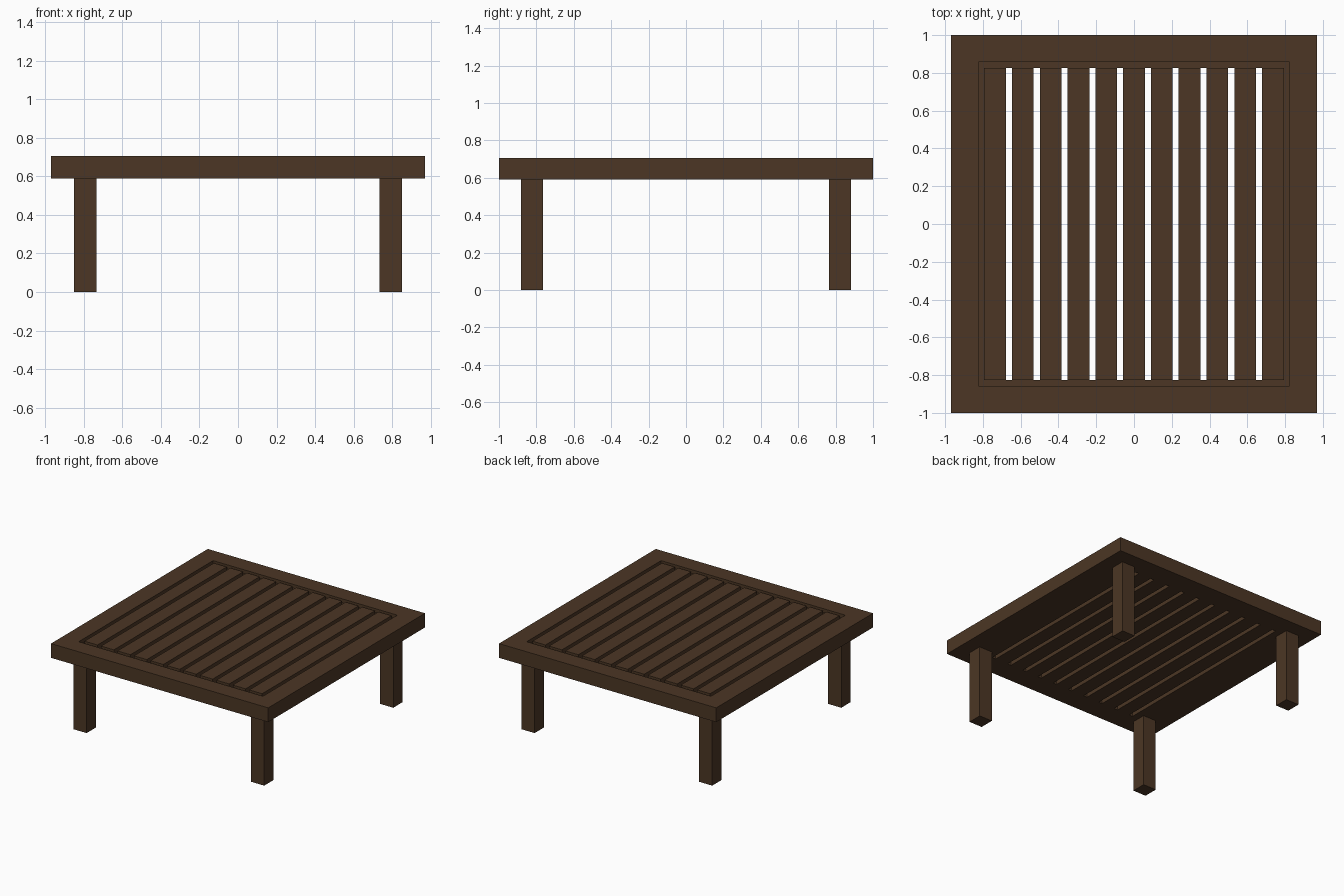
import bpy
import bmesh

cube = bpy.data.objects.get("Cube")
if cube:
    bpy.data.objects.remove(cube, do_unlink=True)

# Dark stained wood
wood = bpy.data.materials.new("dark brown wood")
wood.use_nodes = True
colour = (0.072, 0.037, 0.018, 1)
wood.diffuse_color = colour
bsdf = wood.node_tree.nodes["Principled BSDF"]
bsdf.inputs["Base Color"].default_value = colour
bsdf.inputs["Roughness"].default_value = 0.8

BOTTOM, TOP = 0.59, 0.705
GROOVE = TOP - 0.03
SLAT_X, SLAT_Y = 0.793, 0.825


def finish(name, bm):
    bmesh.ops.recalc_face_normals(bm, faces=bm.faces)
    mesh = bpy.data.meshes.new(name)
    bm.to_mesh(mesh)
    bm.free()
    mesh.materials.append(wood)
    obj = bpy.data.objects.new(name, mesh)
    bpy.context.collection.objects.link(obj)
    return obj


def box(name, centre, size):
    bm = bmesh.new()
    bmesh.ops.create_cube(bm, size=1)
    for v in bm.verts:
        v.co = [c + s * p for c, s, p in zip(centre, size, v.co)]
    return finish(name, bm)


# Frame: a rabbeted section swept round a rectangle
section = [(0.97, 1.0, BOTTOM), (0.97, 1.0, TOP),
           (0.823, 0.857, TOP), (0.823, 0.857, GROOVE),
           (SLAT_X, SLAT_Y, GROOVE), (SLAT_X, SLAT_Y, BOTTOM)]
bm = bmesh.new()
rings = [[bm.verts.new((sx * x, sy * y, z))
          for sx, sy in ((1, 1), (-1, 1), (-1, -1), (1, -1))]
         for x, y, z in section]
for i, ring in enumerate(rings):
    after = rings[(i + 1) % len(rings)]
    for j in range(4):
        k = (j + 1) % 4
        bm.faces.new((ring[j], ring[k], after[k], after[j]))
finish("top_frame", bm)

# Slats, level with the frame and separated by open slots
SLATS, WIDTH = 11, 0.115
pitch = (2 * SLAT_X - WIDTH) / (SLATS - 1)
for i in range(SLATS):
    x = (i - SLATS // 2) * pitch
    box(f"slat_{i + 1}", (x, 0, (BOTTOM + TOP) / 2),
        (WIDTH, 2 * SLAT_Y, TOP - BOTTOM))

# Square legs
for side, sx in (("left", 1), ("right", -1)):
    for end, sy in (("front", -1), ("back", 1)):
        box(f"{end}_{side}_leg", (sx * 0.793, sy * 0.823, BOTTOM / 2),
            (0.117, 0.117, BOTTOM))
